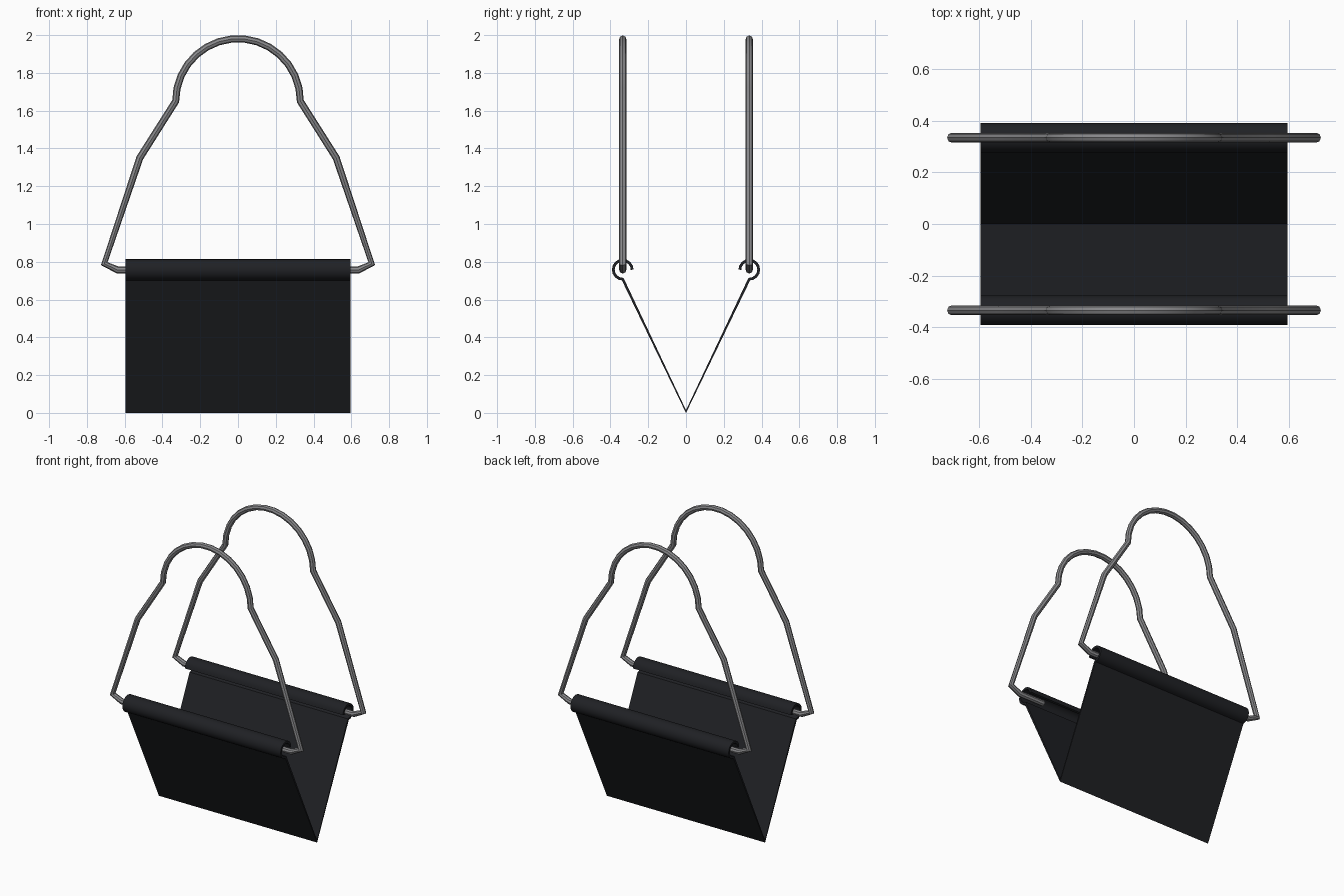
import bpy, bmesh
from math import sin, cos, radians

if "Cube" in bpy.data.objects:
    bpy.data.objects.remove(bpy.data.objects["Cube"])

HALF_W = 0.595            # half width of the sling
Y, Z, R = 0.335, 0.758, 0.05   # hem loop centre and radius


def material(name, rgb):
    m = bpy.data.materials.new(name)
    m.diffuse_color = (*rgb, 1)
    m.use_nodes = True
    m.node_tree.nodes["Principled BSDF"].inputs["Base Color"].default_value = m.diffuse_color
    return m


fabric = material("dark_fabric", (0.014, 0.015, 0.018))
metal = material("grey_metal", (0.25, 0.25, 0.26))


def finish(ob, mat, angle):
    ob.data.materials.append(mat)
    bpy.ops.object.select_all(action='DESELECT')
    ob.select_set(True)
    bpy.context.view_layer.objects.active = ob
    bpy.ops.object.convert(target='MESH')
    bpy.ops.object.shade_smooth_by_angle(angle=radians(angle))


# V-shaped sling with an open hem loop curling inward along each top edge
loop = [(Y + R * cos(radians(a)), Z + R * sin(radians(a)))
        for a in [-90 + 22.5 * i for i in range(13)]]
profile = [(-y, z) for y, z in reversed(loop)] + [(0, 0.007)] + loop
bm = bmesh.new()
rows = [[bm.verts.new((x, y, z)) for x in (-HALF_W, HALF_W)] for y, z in profile]
for a, b in zip(rows, rows[1:]):
    bm.faces.new((a[0], a[1], b[1], b[0]))
mesh = bpy.data.meshes.new("sling")
bm.to_mesh(mesh)
bm.free()
sling = bpy.data.objects.new("sling", mesh)
bpy.context.collection.objects.link(sling)
solid = sling.modifiers.new("thickness", 'SOLIDIFY')
solid.thickness = 0.015
solid.offset = 0
finish(sling, fabric, 30)

# Wire handles: short hooks in the hems, splayed sides and a round top
side = [(0.45, 0.757), (0.638, 0.757), (0.708, 0.79), (0.52, 1.35)]
arch = [(0.33 * cos(radians(a)), 1.65 + 0.331 * sin(radians(a)))
        for a in range(0, 181, 12)]
path = side + arch + [(-x, z) for x, z in reversed(side)]


def handle(name, y):
    cu = bpy.data.curves.new(name, 'CURVE')
    cu.dimensions = '3D'
    cu.bevel_depth = 0.019
    cu.bevel_resolution = 2
    cu.use_fill_caps = True
    sp = cu.splines.new('POLY')
    sp.points.add(len(path) - 1)
    for p, (x, z) in zip(sp.points, path):
        p.co = (x, y, z, 1)
    ob = bpy.data.objects.new(name, cu)
    bpy.context.collection.objects.link(ob)
    finish(ob, metal, 30)


handle("front_handle", -Y)
handle("back_handle", Y)
